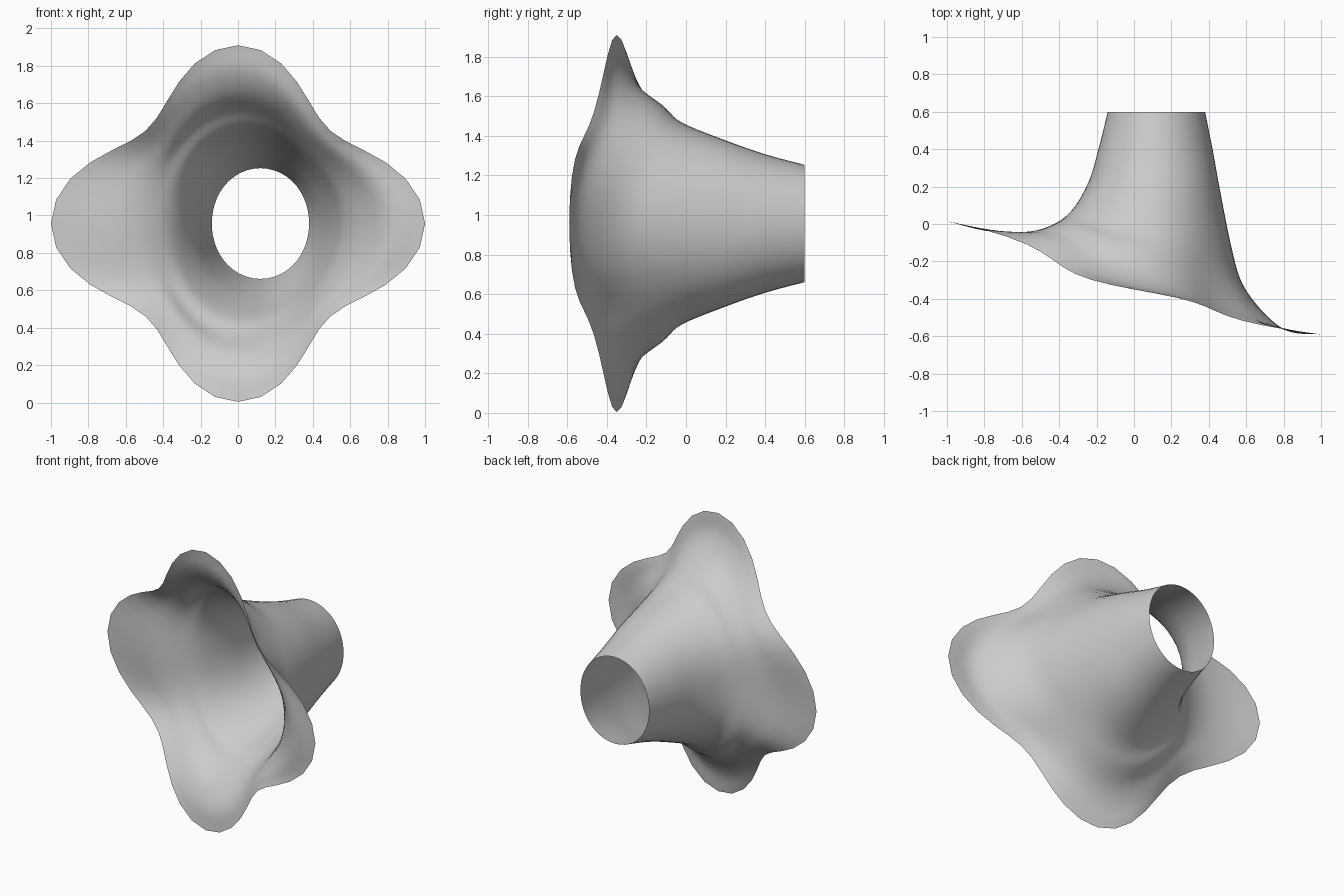
import bpy, bmesh
from math import cos, sin, pi
from mathutils import Vector

cube = bpy.data.objects.get("Cube")
if cube:
    bpy.data.objects.remove(cube, do_unlink=True)

AXIS_Z = 0.957
AROUND = 48
STEPS = 5

# Key sections from rim to tube mouth: centre x, then radius and depth
# at five directions from left (+x) over the top to right (-x)
SECTIONS = [
    (0.00, (1.00, .70, .953, .70, 1.00), (-.59, -.49, -.35, -.15, .015)),
    (0.00, (.83, .63, .82, .63, .80), (-.575, -.42, -.33, -.10, -.035)),
    (0.02, (.68, .57, .70, .57, .64), (-.48, -.32, -.26, -.06, -.05)),
    (0.03, (.55, .52, .60, .52, .49), (-.32, -.18, -.13, -.01, -.015)),
    (0.05, (.47, .47, .51, .45, .39), (-.12, -.02, -.02, .05, .065)),
    (0.09, (.37, .395, .42, .375, .335), (.18, .20, .20, .22, .22)),
    (0.11, (.31, .33, .35, .325, .30), (.4,) * 5),
    (0.12, (.26, .278, .296, .278, .26), (.6,) * 5),
]


def wave(samples, angle):
    """Smooth mirrored curve through five samples spread over half a turn."""
    total = 0
    for k in range(5):
        coef = sum(v * cos(k * i * pi / 4) * (.5 if i in (0, 4) else 1)
                   for i, v in enumerate(samples)) / 2
        total += coef * cos(k * angle) * (.5 if k in (0, 4) else 1)
    return total


def ring(section):
    cx, radii, depths = section
    points = []
    for i in range(AROUND):
        a = 2 * pi * i / AROUND
        r = wave(radii, a)
        points.append(Vector((cx + r * cos(a), wave(depths, a), AXIS_Z + r * sin(a))))
    return points


def spline(p, q, r, s, t):
    return (q * 2 + (r - p) * t + (p * 2 - q * 5 + r * 4 - s) * t * t
            + (q * 3 - p - r * 3 + s) * t ** 3) * .5


# Blend the key sections into a smooth skin
keys = [ring(s) for s in SECTIONS]
before = [a * 2 - b for a, b in zip(keys[0], keys[1])]
after = [a * 2 - b for a, b in zip(keys[-1], keys[-2])]
ext = [before] + keys + [after]
rings = []
for k in range(len(keys) - 1):
    for j in range(STEPS):
        rings.append([spline(*pts, j / STEPS) for pts in zip(*ext[k:k + 4])])
rings.append(keys[-1])

bm = bmesh.new()
rows = [[bm.verts.new(p) for p in pts] for pts in rings]
for a, b in zip(rows, rows[1:]):
    for i in range(AROUND):
        n = (i + 1) % AROUND
        bm.faces.new((a[i], b[i], b[n], a[n]))
bmesh.ops.recalc_face_normals(bm, faces=bm.faces)
for f in bm.faces:
    f.smooth = True
mesh = bpy.data.meshes.new("flared_funnel")
bm.to_mesh(mesh)
bm.free()

# Plain grey finish
grey = bpy.data.materials.new("light_grey")
grey.use_nodes = True
colour = (0.6, 0.6, 0.6, 1)
grey.diffuse_color = colour
grey.node_tree.nodes["Principled BSDF"].inputs["Base Color"].default_value = colour
mesh.materials.append(grey)

funnel = bpy.data.objects.new("flared_funnel", mesh)
bpy.context.collection.objects.link(funnel)
